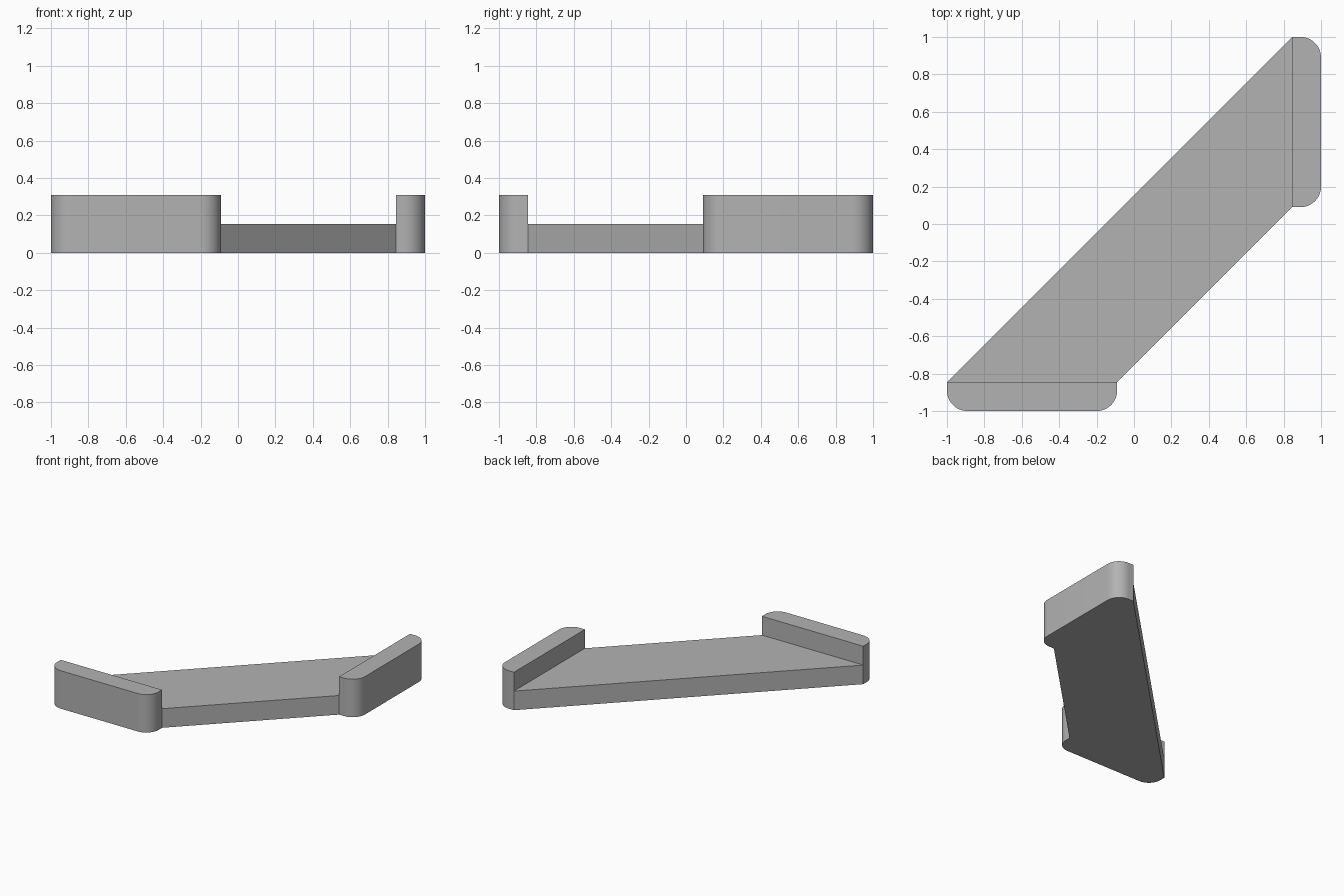
import bpy
import bmesh
from math import sin, cos, pi, radians

if "Cube" in bpy.data.objects:
    bpy.data.objects.remove(bpy.data.objects["Cube"])

PLATE_H, LIP_H = 0.155, 0.308
IN, END, R = 0.845, 0.09, 0.11   # lip inner line, lip end, corner radius
STEPS = 12

grey = bpy.data.materials.new("plain grey")
grey.use_nodes = True
colour = (0.45, 0.45, 0.45, 1)
grey.diffuse_color = colour
grey.node_tree.nodes["Principled BSDF"].inputs["Base Color"].default_value = colour


def corner(cx, cy, start):
    """Quarter circle, counter-clockwise from the start angle."""
    angles = [start + pi / 2 * i / STEPS for i in range(STEPS + 1)]
    return [(cx + R * cos(a), cy + R * sin(a)) for a in angles]


def raise_faces(bm, faces, height):
    """Extrude faces upward and return the new top faces."""
    new = bmesh.ops.extrude_face_region(bm, geom=faces)["geom"]
    verts = [g for g in new if isinstance(g, bmesh.types.BMVert)]
    bmesh.ops.translate(bm, verts=verts, vec=(0, 0, height))
    return [g for g in new if isinstance(g, bmesh.types.BMFace)]


bm = bmesh.new()

# Slanted plate footprint
plate = [bm.verts.new((x, y, 0)) for x, y in
         [(-1, -IN), (-END, -IN), (IN, END), (IN, 1)]]
bm.faces.new(plate)

# Rounded lip footprints: the second is the first reflected across the diagonal
arc = corner(-1 + R, -1 + R, pi) + corner(-END - R, -1 + R, 1.5 * pi)
front = [bm.verts.new((x, y, 0)) for x, y in arc]
bm.faces.new([plate[0]] + front + [plate[1]])
side = [bm.verts.new((-y, -x, 0)) for x, y in reversed(arc)]
bm.faces.new([plate[2]] + side + [plate[3]])

# Raise the whole slab, then the two lips above it
tops = raise_faces(bm, bm.faces[:], PLATE_H)
raise_faces(bm, [f for f in tops if len(f.verts) > 4], LIP_H - PLATE_H)

# Merge coplanar faces and finish
bmesh.ops.recalc_face_normals(bm, faces=bm.faces[:])
bmesh.ops.dissolve_limit(bm, angle_limit=radians(1), verts=bm.verts[:], edges=bm.edges[:])
mesh = bpy.data.meshes.new("lipped_tray")
bm.to_mesh(mesh)
bm.free()
mesh.materials.append(grey)

tray = bpy.data.objects.new("lipped_tray", mesh)
bpy.context.collection.objects.link(tray)
bpy.context.view_layer.objects.active = tray
tray.select_set(True)
bpy.ops.object.shade_smooth_by_angle(angle=radians(30))
